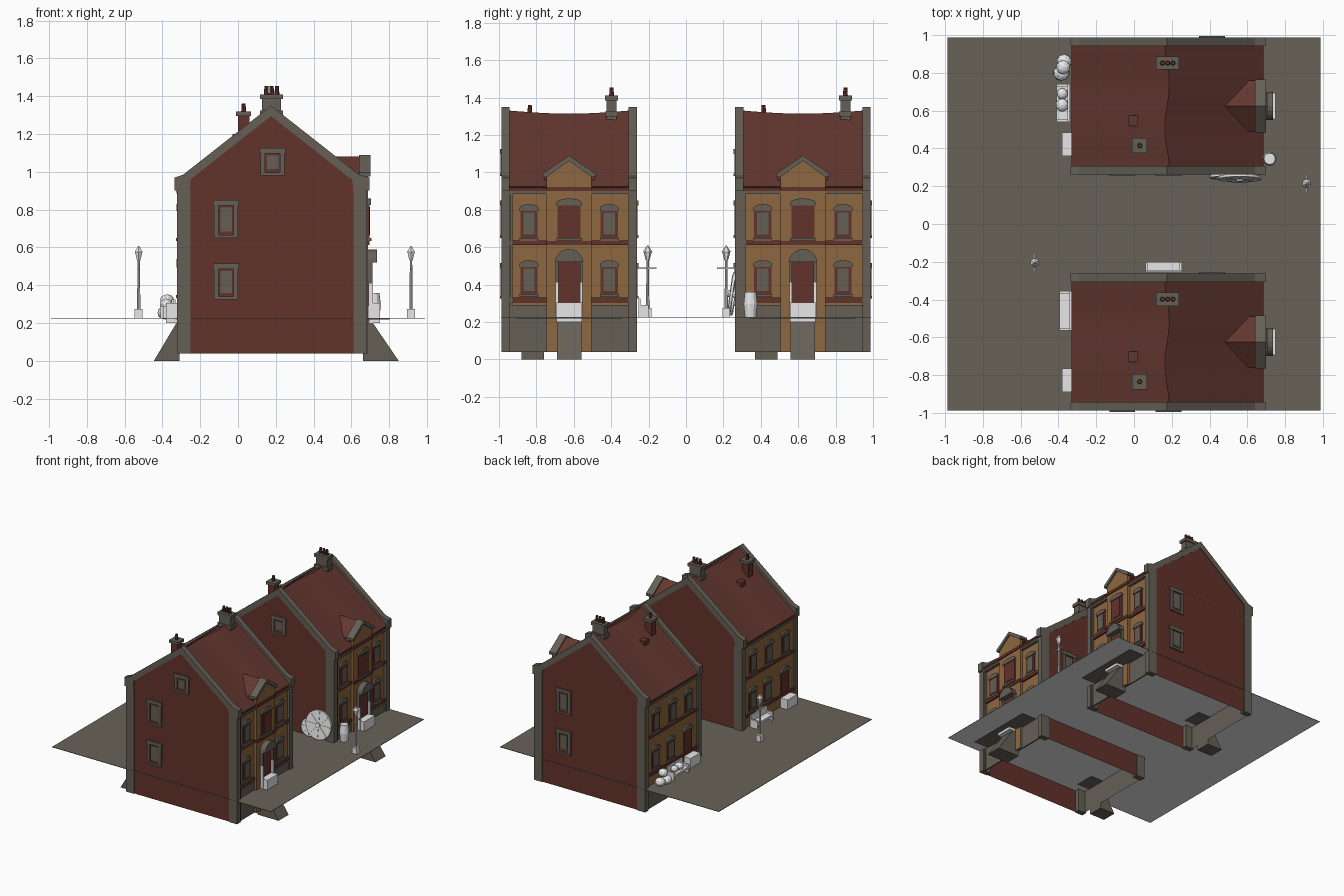
import bpy, bmesh, math
from mathutils import Matrix

if "Cube" in bpy.data.objects:
    bpy.data.objects.remove(bpy.data.objects["Cube"])

def mat(name, rgb):
    m = bpy.data.materials.new(name)
    m.diffuse_color = (*rgb, 1)
    m.use_nodes = True
    m.node_tree.nodes["Principled BSDF"].inputs["Base Color"].default_value = m.diffuse_color
    return m

BRICK = mat("red_brick", (0.125, 0.032, 0.024))
TILE = mat("red_roof_tile", (0.125, 0.038, 0.029))
STONE = mat("grey_stone", (0.130, 0.117, 0.094))
OCHRE = mat("ochre_brick", (0.270, 0.135, 0.050))
WHITE = mat("pale_props", (0.8, 0.8, 0.8))
GROUND = mat("paving", (0.138, 0.122, 0.097))

def finish(name, bm, *mats):
    bmesh.ops.recalc_face_normals(bm, faces=bm.faces)
    me = bpy.data.meshes.new(name)
    bm.to_mesh(me)
    bm.free()
    for m in mats:
        me.materials.append(m)
    ob = bpy.data.objects.new(name, me)
    bpy.context.collection.objects.link(ob)
    return ob

def prism(name, pts, axis, a0, a1, m):
    """Extrude a (horizontal, z) outline along x or y."""
    bm = bmesh.new()
    pos = (lambda u, z, a: (a, u, z)) if axis == 'x' else (lambda u, z, a: (u, a, z))
    lo = [bm.verts.new(pos(u, z, a0)) for u, z in pts]
    hi = [bm.verts.new(pos(u, z, a1)) for u, z in pts]
    bm.faces.new(lo)
    bm.faces.new(hi)
    for i in range(len(pts)):
        j = (i + 1) % len(pts)
        bm.faces.new((lo[i], lo[j], hi[j], hi[i]))
    return finish(name, bm, m)

def box(name, x0, x1, y0, y1, z0, z1, m):
    return prism(name, [(x0, z0), (x1, z0), (x1, z1), (x0, z1)], 'y', y0, y1, m)

def cone(name, x, y, z0, z1, r0, r1, m, n=8):
    bm = bmesh.new()
    bmesh.ops.create_cone(bm, cap_ends=True, segments=n, radius1=r0, radius2=r1, depth=z1 - z0,
                          matrix=Matrix.Translation((x, y, (z0 + z1) / 2)))
    return finish(name, bm, m)

def arch(c, half, z0, rise, n=10):
    return [(c + half * math.cos(math.pi * i / n), z0 + rise * math.sin(math.pi * i / n)) for i in range(n + 1)]

def plate(name, face, cy, u0, u1, z0, z1, d, m):
    """Slab laid on a house wall; face is +x, -x, +y or -y."""
    s = 1 if face[0] == '+' else -1
    if face[1] == 'x':
        w = 0.66 if s > 0 else -0.31
        return box(name, *sorted((w, w + s * d)), cy + u0, cy + u1, z0, z1, m)
    w = cy + s * 0.355
    return box(name, u0, u1, *sorted((w, w + s * d)), z0, z1, m)

def facade_window(face, cy, u, z0, z1, w, d=0.0, pane=STONE):
    plate("window_surround", face, cy, u - w, u + w, z0, z1 - 0.02, d + 0.008, BRICK)
    plate("window_pane", face, cy, u - w * 0.65, u + w * 0.65, z0 + 0.022, z1 - 0.045, d + 0.011, pane)
    plate("window_sill", face, cy, u - w * 1.1, u + w * 1.1, z0 - 0.012, z0 + 0.004, d + 0.018, STONE)
    x0, x1 = (0.66, 0.674 + d) if face == '+x' else (-0.324, -0.31)
    pts = [(cy + u + w * 1.1, z1 - 0.036)] + arch(cy + u, w * 1.1, z1 - 0.022, 0.022) + [(cy + u - w * 1.1, z1 - 0.036)]
    prism("window_lintel", pts, 'x', x0, x1, STONE)

def gable_window(face, cy, u, z0, z1):
    plate("gable_window_panel", face, cy, u - 0.06, u + 0.06, z0, z1, 0.004, BRICK)
    plate("gable_window_pane", face, cy, u - 0.03, u + 0.03, z0 + 0.035, z1 - 0.04, 0.007, STONE)
    for s in (-1, 1):
        plate("gable_window_jamb", face, cy, u + s * 0.052 - 0.012, u + s * 0.052 + 0.012, z0, z1, 0.012, STONE)
    plate("gable_window_lintel", face, cy, u - 0.068, u + 0.068, z1 - 0.028, z1, 0.015, STONE)
    plate("gable_window_sill", face, cy, u - 0.063, u + 0.063, z0, z0 + 0.015, 0.015, STONE)

def house(cy):
    # body: brick gables, ochre long walls with a stone base, open underneath
    ob = prism("house_walls", [(-0.31, 0.04), (0.66, 0.04), (0.66, 0.9), (0.175, 1.285), (-0.31, 0.9)],
               'y', cy - 0.355, cy + 0.355, BRICK)
    ob.data.materials.append(OCHRE)
    ob.data.materials.append(STONE)
    bm = bmesh.new()
    bm.from_mesh(ob.data)
    bmesh.ops.bisect_plane(bm, geom=bm.verts[:] + bm.edges[:] + bm.faces[:], plane_co=(0, 0, 0.226), plane_no=(0, 0, 1))
    for f in bm.faces:
        if abs(f.normal.x) > 0.9:
            f.material_index = 1 if f.calc_center_median().z > 0.226 else 2
    bmesh.ops.delete(bm, geom=[f for f in bm.faces if f.normal.z < -0.9], context='FACES_ONLY')
    bm.to_mesh(ob.data)
    bm.free()
    # sagging roof
    bm = bmesh.new()
    rows = []
    for i in range(13):
        y = -0.33 + 0.66 * i / 12
        k = math.cos(math.pi * y / 0.68)
        rx = 0.175 + 0.012 * math.sin(3 * math.pi * y / 0.68)
        rows.append([bm.verts.new((x, cy + y, z)) for x, z in
                     ((-0.33, 0.925), (rx, 1.332 - 0.018 * k), (0.685, 0.925))])
    for a, b in zip(rows, rows[1:]):
        for j in (0, 1):
            bm.faces.new((a[j], a[j + 1], b[j + 1], b[j]))
    sol = finish("main_roof", bm, TILE).modifiers.new("thickness", 'SOLIDIFY')
    sol.thickness = 0.012
    # gable peaks, copings and corner piers
    band = [(-0.335, 0.9), (-0.335, 0.97), (-0.29, 0.985), (0.175, 1.35), (0.64, 0.985), (0.695, 0.97),
            (0.695, 0.9), (0.61, 0.9), (0.605, 0.956), (0.175, 1.295), (-0.25, 0.961), (-0.255, 0.9)]
    for s in (-1, 1):
        y0, y1 = sorted((cy + s * 0.318, cy + s * 0.362))
        prism("gable_coping", band, 'y', y0, y1, STONE)
        p0, p1 = sorted((cy + s * 0.325, cy + s * 0.3555))
        prism("gable_peak", [(-0.29, 0.85), (0.64, 0.85), (0.64, 0.945), (0.175, 1.31), (-0.29, 0.945)], 'y', p0, p1, BRICK)
        box("corner_pier_back", -0.322, -0.25, y0, y1, 0.04, 0.9, STONE)
        box("corner_pier_front", 0.61, 0.682, y0, y1, 0.04, 0.9, STONE)
    # gable windows
    for z0, z1 in ((0.65, 0.85), (0.325, 0.515)):
        gable_window('-y', cy, -0.063, z0, z1)
        gable_window('+y', cy, 0.413, z0, z1)
    gable_window('-y', cy, 0.183, 0.98, 1.125)
    # front bay with its gable and dormer roof
    prism("front_bay", [(cy - .12, .04), (cy + .12, .04), (cy + .12, .985), (cy, 1.07), (cy - .12, .985)],
          'x', 0.665, 0.688, OCHRE)
    prism("bay_coping", [(cy - .14, .975), (cy - .14, .995), (cy, 1.09), (cy + .14, .995), (cy + .14, .975),
                         (cy + .12, .975), (cy, 1.062), (cy - .12, .975)], 'x', 0.64, 0.7, STONE)
    prism("dormer_roof", [(cy - .135, .96), (cy + .135, .96), (cy + .135, .985), (cy, 1.08), (cy - .135, .985)],
          'x', 0.42, 0.665, TILE)
    # front wall panels, bands and windows
    for s in (-1, 1):
        u0, u1 = sorted((s * 0.12, s * 0.32))
        plate("plinth_panel", '+x', cy, u0, u1, 0.04, 0.29, 0.01, STONE)
        for z0, z1 in ((0.645, 0.83), (0.345, 0.53)):
            facade_window('+x', cy, s * 0.215, z0, z1, 0.046)
    for z in (0.305, 0.612, 0.9):
        plate("brick_band", '+x', cy, -0.32, 0.32, z, z + 0.025, 0.015, BRICK)
        if z > 0.4:
            plate("bay_band", '+x', cy, -0.122, 0.122, z, z + 0.022, 0.036, BRICK)
        plate("back_band", '-x', cy, -0.32, 0.32, z, z + 0.022, 0.01, BRICK)
    plate("front_cornice", '+x', cy, -0.32, 0.32, 0.885, 0.9, 0.022, STONE)
    plate("back_cornice", '-x', cy, -0.32, 0.32, 0.885, 0.9, 0.015, STONE)
    plate("downpipe", '+x', cy, -0.317, -0.303, 0.04, 0.89, 0.016, STONE)
    facade_window('+x', cy, 0, 0.645, 0.86, 0.062, 0.028, BRICK)
    # front door, hood, ramp and step
    plate("front_door", '+x', cy, -0.06, 0.06, 0.22, 0.53, 0.034, BRICK)
    prism("door_hood", arch(cy, 0.075, 0.52, 0.07), 'x', 0.66, 0.735, STONE)
    box("front_ramp_infill", 0.66, 0.694, cy - .065, cy + .065, 0.04, 0.29, STONE)
    prism("front_ramp", [(0.66, 0), (0.85, 0), (0.7, 0.22), (0.66, 0.22)], 'y', cy - .065, cy + .065, STONE)
    box("front_step", 0.695, 0.75, cy - .068, cy + .068, 0.2, 0.305, WHITE)
    for s in (-1, 1):
        a, b = cy + s * .065 - .007, cy + s * .065 + .007
        box("door_post", 0.69, 0.715, a, b, 0.22, 0.41, WHITE)
        box("door_jamb", 0.688, 0.712, a, b, 0.41, 0.53, STONE)
    # back wall
    for u in (-0.21, 0, 0.21):
        facade_window('-x', cy, u, 0.645, 0.83, 0.046)
    for u in (0.02, 0.215):
        facade_window('-x', cy, u, 0.345, 0.53, 0.046)
    plate("back_door", '-x', cy, -0.25, -0.15, 0.22, 0.5, 0.008, BRICK)
    prism("back_door_lintel", arch(cy - 0.2, 0.06, 0.5, 0.04), 'x', -0.325, -0.31, STONE)
    prism("back_ramp", [(-0.31, 0), (-0.445, 0), (-0.32, 0.21), (-0.31, 0.21)], 'y', cy - .255, cy - .135, STONE)
    box("back_step", -0.382, -0.32, cy - .265, cy - .14, 0.2, 0.305, WHITE)
    # chimneys and roof vent
    box("main_chimney", 0.127, 0.228, cy + .2, cy + .254, 1.25, 1.39, STONE)
    for z in (1.3, 1.385):
        box("main_chimney_cap", 0.116, 0.239, cy + .192, cy + .262, z, z + 0.025, STONE)
    for x in (0.15, 0.178, 0.206):
        cone("chimney_pot", x, cy + .227, 1.41, 1.455, 0.013, 0.01, TILE)
    box("small_chimney", 0, 0.06, cy - .24, cy - .18, 1.1, 1.3, BRICK)
    box("small_chimney_cap", -0.01, 0.07, cy - .25, cy - .17, 1.295, 1.318, STONE)
    cone("small_chimney_pot", 0.03, cy - .21, 1.318, 1.36, 0.013, 0.01, TILE)
    box("roof_vent", -0.028, 0.026, cy - .105, cy - .05, 1.14, 1.2, TILE)
    # paving undersides at the doors
    box("front_paving_underside", 0.665, 0.8, cy - .28, cy + .28, 0.22, 0.224, GROUND)
    box("back_paving_underside", -0.33, -0.2, cy - .27, cy - .11, 0.22, 0.224, GROUND)

for cy in (-0.625, 0.625):
    house(cy)

# ground sheet, pale underneath
box("ground", -0.988, 0.988, -0.988, 0.988, 0.223, 0.226, GROUND)
ground = bpy.data.objects["ground"].data
ground.materials.append(WHITE)
for p in ground.polygons:
    p.material_index = int(p.normal.z < -0.5)

# street lamps
for x, y in ((-0.525, -0.205), (0.915, 0.215)):
    box("lamp_base", x - .021, x + .021, y - .021, y + .021, 0.226, 0.275, WHITE)
    cone("lamp_post", x, y, 0.275, 0.54, 0.009, 0.006, WHITE)
    box("lamp_crossbar", x - .004, x + .004, y - .048, y + .048, 0.483, 0.491, WHITE)
    cone("lamp_lantern", x, y, 0.53, 0.575, 0.01, 0.022, WHITE, 6)
    cone("lamp_cap", x, y, 0.575, 0.608, 0.025, 0.003, WHITE, 6)

# benches: back wall of each house and the alley
def bench(x0, x1, y0, y1, back):
    box("bench_seat", x0, x1, y0, y1, 0.255, 0.272, WHITE)
    box("bench_back", *back, 0.26, 0.325, WHITE)
    along = (x1 - x0) > (y1 - y0)
    for t in (0, 1):
        if along:
            x = x0 + t * (x1 - x0 - 0.015)
            box("bench_leg", x, x + 0.015, y0, y1, 0.225, 0.29, WHITE)
        else:
            y = y0 + t * (y1 - y0 - 0.015)
            box("bench_leg", x0, x1, y, y + 0.015, 0.225, 0.29, WHITE)

bench(-0.395, -0.33, -0.565, -0.355, (-0.342, -0.33, -0.565, -0.355))
bench(-0.41, -0.34, 0.54, 0.74, (-0.352, -0.34, 0.54, 0.74))
bench(0.06, 0.255, -0.255, -0.2, (0.06, 0.255, -0.255, -0.243))

# sacks beside the back wall
for x, y, z, r in ((-0.385, 0.8, 0.255, 0.042), (-0.37, 0.86, 0.255, 0.04), (-0.375, 0.83, 0.32, 0.038),
                   (-0.38, 0.63, 0.3, 0.035), (-0.38, 0.69, 0.3, 0.03)):
    bm = bmesh.new()
    bmesh.ops.create_icosphere(bm, subdivisions=2, radius=r,
                               matrix=Matrix.Translation((x, y, z)) @ Matrix.Diagonal((1, 1, 0.85, 1)))
    finish("sack", bm, WHITE)

# barrel beside the front wall
cone("barrel_lower", 0.718, 0.345, 0.226, 0.295, 0.03, 0.037, WHITE, 12)
cone("barrel_upper", 0.718, 0.345, 0.295, 0.36, 0.037, 0.03, WHITE, 12)

# solid cart wheels leaning on the alley wall
for x, y, r in ((0.56, 0.243, 0.115), (0.47, 0.25, 0.07)):
    M = Matrix.Translation((x, y, 0.235 + r)) @ Matrix.Rotation(math.radians(82), 4, 'X')
    bm = bmesh.new()
    for rad, depth in ((r, 0.014), (0.018, 0.035)):
        bmesh.ops.create_cone(bm, cap_ends=True, segments=20, radius1=rad, radius2=rad, depth=depth, matrix=M)
    for i in range(4):
        bmesh.ops.create_cube(bm, size=1, matrix=M @ Matrix.Rotation(math.pi * i / 4, 4, 'Z')
                              @ Matrix.Diagonal((2 * r - 0.02, 0.009, 0.02, 1)))
    finish("cart_wheel", bm, WHITE)
